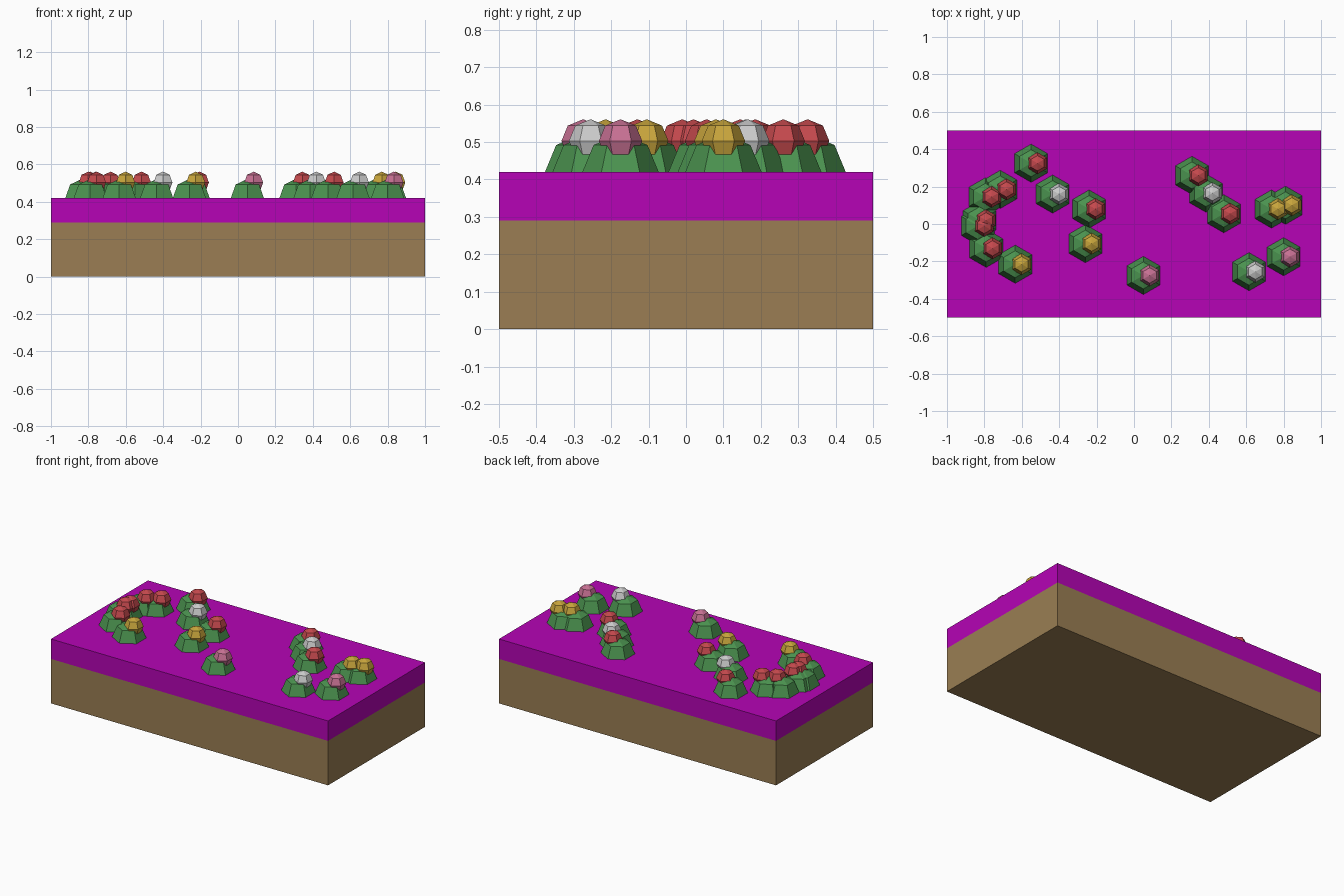
import bpy, bmesh
from math import sin, cos, pi

if "Cube" in bpy.data.objects:
    bpy.data.objects.remove(bpy.data.objects["Cube"])


def material(name, rgb):
    m = bpy.data.materials.new(name)
    m.diffuse_color = (*[(c / 255) ** 2.2 for c in rgb], 1)
    m.use_nodes = True
    m.node_tree.nodes["Principled BSDF"].inputs["Base Color"].default_value = m.diffuse_color
    return m


MATS = {
    "soil": material("soil", (153, 125, 84)),
    "cover": material("cover", (180, 12, 180)),
    "leaf": material("leaf", (76, 145, 80)),
    "red": material("red", (195, 74, 78)),
    "gold": material("gold", (198, 163, 62)),
    "white": material("white", (196, 196, 196)),
    "pink": material("pink", (198, 112, 146)),
}


def finish(bm, name, mat, loc):
    bmesh.ops.recalc_face_normals(bm, faces=bm.faces)
    me = bpy.data.meshes.new(name)
    bm.to_mesh(me)
    bm.free()
    me.materials.append(MATS[mat])
    ob = bpy.data.objects.new(name, me)
    ob.location = loc
    bpy.context.collection.objects.link(ob)


def box(name, mat, z0, z1):
    bm = bmesh.new()
    bmesh.ops.create_cube(bm, size=1)
    bmesh.ops.scale(bm, vec=(2, 1, z1 - z0), verts=bm.verts)
    finish(bm, name, mat, (0, 0, (z0 + z1) / 2))


def ball(name, mat, r, loc, seg=6, rings=4):
    # low-poly sphere with corners pointing along y
    bm = bmesh.new()
    top, bottom = bm.verts.new((0, 0, r)), bm.verts.new((0, 0, -r))
    loops = []
    for i in range(1, rings):
        t = pi * i / rings
        loops.append([bm.verts.new((r * sin(t) * sin(2 * pi * k / seg),
                                    r * sin(t) * cos(2 * pi * k / seg),
                                    r * cos(t))) for k in range(seg)])
    for k in range(seg):
        n = (k + 1) % seg
        bm.faces.new((top, loops[0][k], loops[0][n]))
        bm.faces.new((bottom, loops[-1][n], loops[-1][k]))
        for a, b in zip(loops, loops[1:]):
            bm.faces.new((a[k], b[k], b[n], a[n]))
    finish(bm, name, mat, loc)


# planter bed: soil block and cover layer
box("soil_block", "soil", 0, 0.29)
box("cover_layer", "cover", 0.29, 0.42)

# plants: leafy bush with a blossom set slightly to +x
PLANTS = [
    (-.55, .325, "red"), (-.715, .185, "red"), (-.795, .145, "red"),
    (-.835, -.01, "red"), (-.825, .02, "red"), (-.79, -.13, "red"),
    (-.635, -.215, "gold"), (-.435, .16, "white"), (-.24, .08, "red"),
    (-.26, -.105, "gold"), (.05, -.275, "pink"), (.31, .26, "red"),
    (.385, .165, "white"), (.48, .055, "red"), (.735, .08, "gold"),
    (.81, .10, "gold"), (.615, -.255, "white"), (.80, -.175, "pink"),
]
for i, (x, y, colour) in enumerate(PLANTS):
    ball(f"bush_{i}", "leaf", 0.102, (x, y, 0.42))
    ball(f"blossom_{i}", colour, 0.058, (x + 0.034, y, 0.503))
